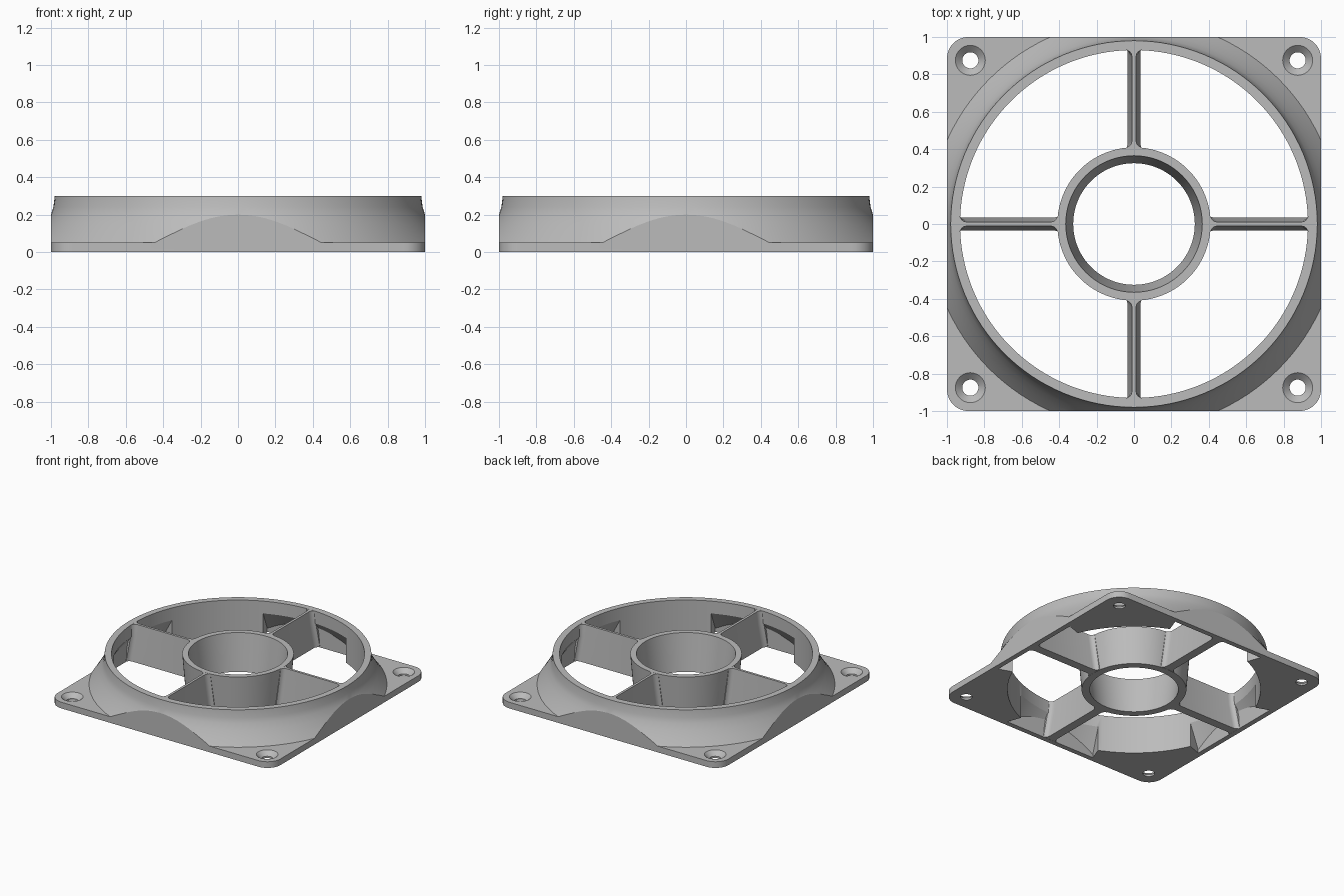
import bpy, bmesh, math
from math import cos, sin, pi

cube = bpy.data.objects.get("Cube")
if cube:
    bpy.data.objects.remove(cube, do_unlink=True)

HEIGHT, PLATE = 0.3, 0.05
SEGMENTS = 128

grey = bpy.data.materials.new("plain grey")
grey.use_nodes = True
grey.diffuse_color = (0.5, 0.5, 0.5, 1)
grey.node_tree.nodes["Principled BSDF"].inputs["Base Color"].default_value = (0.5, 0.5, 0.5, 1)


def finish(name, bm):
    bmesh.ops.recalc_face_normals(bm, faces=bm.faces)
    mesh = bpy.data.meshes.new(name)
    bm.to_mesh(mesh)
    bm.free()
    mesh.materials.append(grey)
    obj = bpy.data.objects.new(name, mesh)
    bpy.context.collection.objects.link(obj)
    return obj


def loft(name, rings, closed=False):
    """Join rings of points; cap the ends, or close the rings into a tube."""
    bm = bmesh.new()
    loops = [[bm.verts.new(p) for p in ring] for ring in rings]
    pairs = list(zip(loops, loops[1:]))
    if closed:
        pairs.append((loops[-1], loops[0]))
    else:
        bm.faces.new(loops[0])
        bm.faces.new(loops[-1])
    for a, b in pairs:
        for i in range(len(a)):
            j = (i + 1) % len(a)
            bm.faces.new((a[i], a[j], b[j], b[i]))
    return finish(name, bm)


def lathe(name, profile, centre=(0, 0), count=SEGMENTS, closed=False):
    angles = [2 * pi * i / count for i in range(count)]
    rings = [[(centre[0] + r * cos(a), centre[1] + r * sin(a), z) for a in angles]
             for r, z in profile]
    return loft(name, rings, closed)


def prism(name, outline, low, high):
    return loft(name, [[(x, y, z) for x, y in outline] for z in (low, high)])


def combine(target, tool, operation):
    mod = target.modifiers.new(operation, 'BOOLEAN')
    mod.operation, mod.solver, mod.object = operation, 'EXACT', tool
    bpy.context.view_layer.objects.active = target
    bpy.ops.object.modifier_apply(modifier=mod.name)
    bpy.data.objects.remove(tool, do_unlink=True)


def smooth(obj):
    bpy.ops.object.select_all(action='DESELECT')
    obj.select_set(True)
    bpy.context.view_layer.objects.active = obj
    bpy.ops.object.shade_smooth_by_angle(angle=math.radians(28))


# Square outline with rounded corners
corner = 0.115
square = []
for quarter in range(4):
    mid = pi / 4 + quarter * pi / 2
    cx, cy = [math.copysign(1 - corner, f(mid)) for f in (cos, sin)]
    for step in range(9):
        a = quarter * pi / 2 + step * pi / 16
        square.append((cx + corner * cos(a), cy + corner * sin(a)))

# Flared duct wall, trimmed flat by the square, joined to the mounting plate
frame = lathe("duct_frame", [(1.095, 0.02), (1.095, PLATE), (1.055, 0.105), (1.025, 0.155),
                             (1.0, 0.2), (0.987, 0.24), (0.98, HEIGHT)])
combine(frame, prism("trim", square, -0.1, 0.5), 'INTERSECT')
combine(frame, prism("plate", square, 0, PLATE), 'UNION')

# Flared pockets under the four sides, leaving the corners upright
star = []
for quarter in range(4):
    c, s = round(cos(quarter * pi / 2)), round(sin(quarter * pi / 2))
    for x, y in ((0.96, -0.41), (0.96, 0.41), (0.1, 0.1)):
        star.append((x * c - y * s, x * s + y * c))
pockets = lathe("pockets", [(1.075, -0.02), (0.93, 0.2), (0.897, 0.25)])
combine(pockets, prism("star", star, -0.1, 0.5), 'INTERSECT')
combine(frame, pockets, 'DIFFERENCE')
combine(frame, lathe("bore", [(0.93, -0.1), (0.93, 0.5)]), 'DIFFERENCE')

# Countersunk screw holes
for x in (-0.875, 0.875):
    for y in (-0.875, 0.875):
        hole = lathe("hole", [(0.043, -0.1), (0.043, 0.015), (0.08, PLATE), (0.08, 0.1)],
                     (x, y), 40)
        combine(frame, hole, 'DIFFERENCE')
smooth(frame)

# Tapered hub ring
hub = lathe("hub_ring", [(0.385, 0), (0.41, HEIGHT), (0.365, HEIGHT), (0.325, 0)], closed=True)
smooth(hub)


# Full-height spokes, thinner at the top, with small fillets at both ends
def spoke_ring(inner, outer, half, z, angle):
    side = [(inner - 0.015, half + 0.028), (inner, half + 0.028), (inner + 0.008, half + 0.013),
            (inner + 0.022, half + 0.003), (inner + 0.04, half), (outer - 0.04, half),
            (outer - 0.022, half + 0.003), (outer - 0.008, half + 0.013),
            (outer, half + 0.028), (outer + 0.015, half + 0.028)]
    outline = side + [(r, -w) for r, w in reversed(side)]
    return [(r * cos(angle) - w * sin(angle), r * sin(angle) + w * cos(angle), z)
            for r, w in outline]


for i, label in enumerate(("left", "back", "right", "front")):
    turn = i * pi / 2
    spoke = loft(label + "_spoke", [
        spoke_ring(0.385, 0.96, 0.035, 0.001, turn),
        spoke_ring(0.402, 0.932, 0.018, 0.2, turn),
        spoke_ring(0.41, 0.93, 0.01, HEIGHT - 0.001, turn)])
    smooth(spoke)
